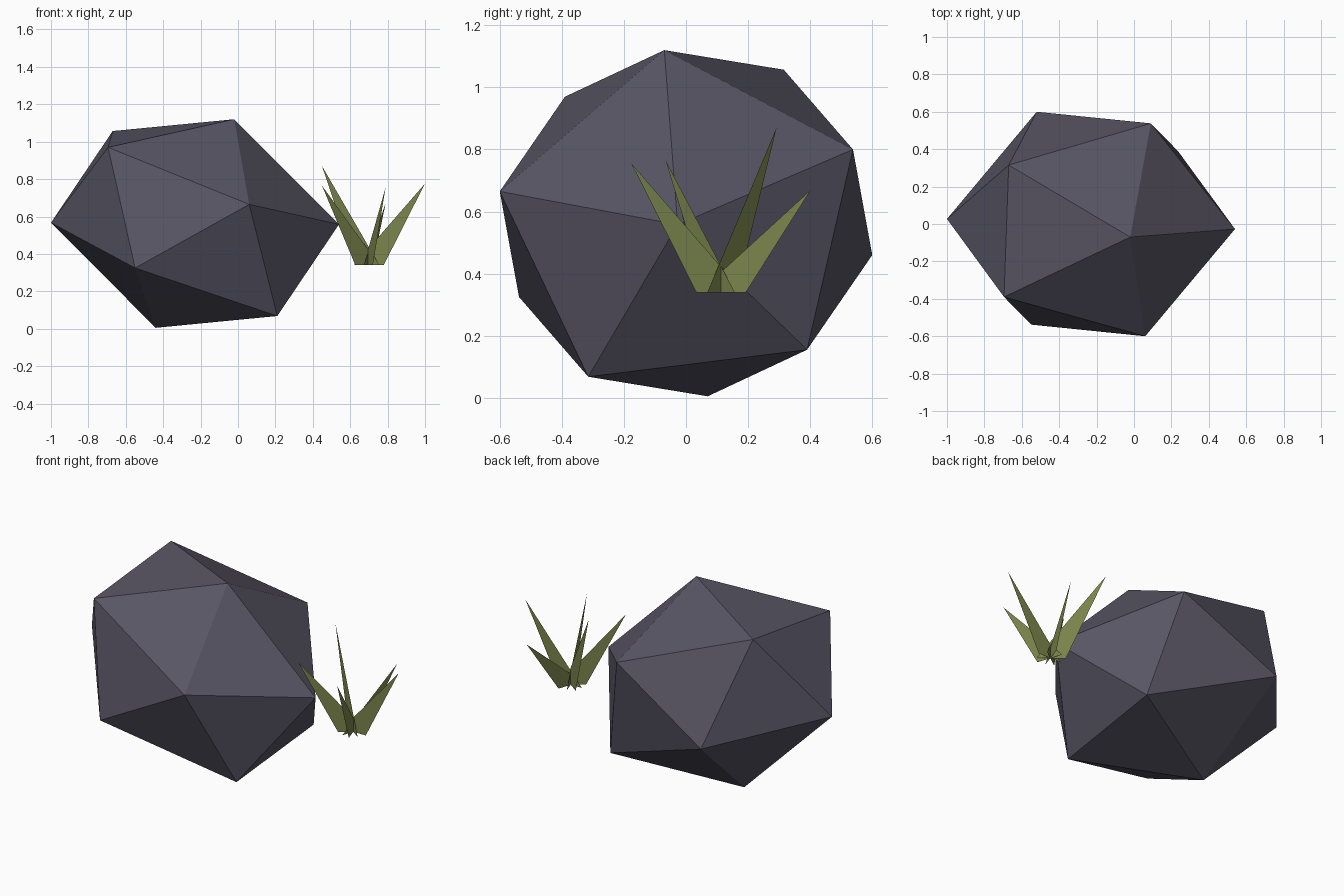
import bpy, bmesh
from math import cos, sin, radians
from mathutils import Vector

cube = bpy.data.objects.get("Cube")
if cube:
    bpy.data.objects.remove(cube, do_unlink=True)


def make_material(name, rgb):
    mat = bpy.data.materials.new(name)
    mat.use_nodes = True
    color = (*rgb, 1.0)
    mat.diffuse_color = color
    bsdf = next(n for n in mat.node_tree.nodes if n.type == "BSDF_PRINCIPLED")
    bsdf.inputs["Base Color"].default_value = color
    bsdf.inputs["Roughness"].default_value = 0.9
    return mat


def finish(bm, name, mat):
    mesh = bpy.data.meshes.new(name)
    bm.to_mesh(mesh)
    bm.free()
    mesh.materials.append(mat)
    obj = bpy.data.objects.new(name, mesh)
    bpy.context.collection.objects.link(obj)
    return obj


stone = make_material("slate stone", (0.1, 0.092, 0.13))
grass = make_material("olive grass", (0.2, 0.235, 0.073))

# Boulder: a stretched, tilted icosahedron, hulled from six corners and their opposites
center = Vector((-0.23, 0, 0.5625))
corners = [(-1, 0.027, 0.567), (-0.02, -0.07, 1.12), (-0.67, 0.315, 1.057),
           (-0.695, -0.39, 0.97), (0.06, -0.6, 0.665), (-0.55, -0.538, 0.325)]
bm = bmesh.new()
for corner in map(Vector, corners):
    bm.verts.new(corner)
    bm.verts.new(2 * center - corner)
bmesh.ops.convex_hull(bm, input=bm.verts[:])
bmesh.ops.recalc_face_normals(bm, faces=bm.faces[:])
finish(bm, "boulder", stone)

# Grass tuft: five upright flat blades fanned evenly around one root
root = Vector((0.695, 0.113, 0.34))
tip_heights = [0.435, 0.33, 0.53, 0.425, 0.415]
for i, height in enumerate(tip_heights):
    angle = radians(i * 72)
    out = Vector((cos(angle), sin(angle), 0))
    bm = bmesh.new()
    points = [root - out * 0.075, root + out * 0.084,
              root + out * 0.304 + Vector((0, 0, height))]
    bm.faces.new([bm.verts.new(p) for p in points])
    finish(bm, f"grass_blade_{i + 1}", grass)
